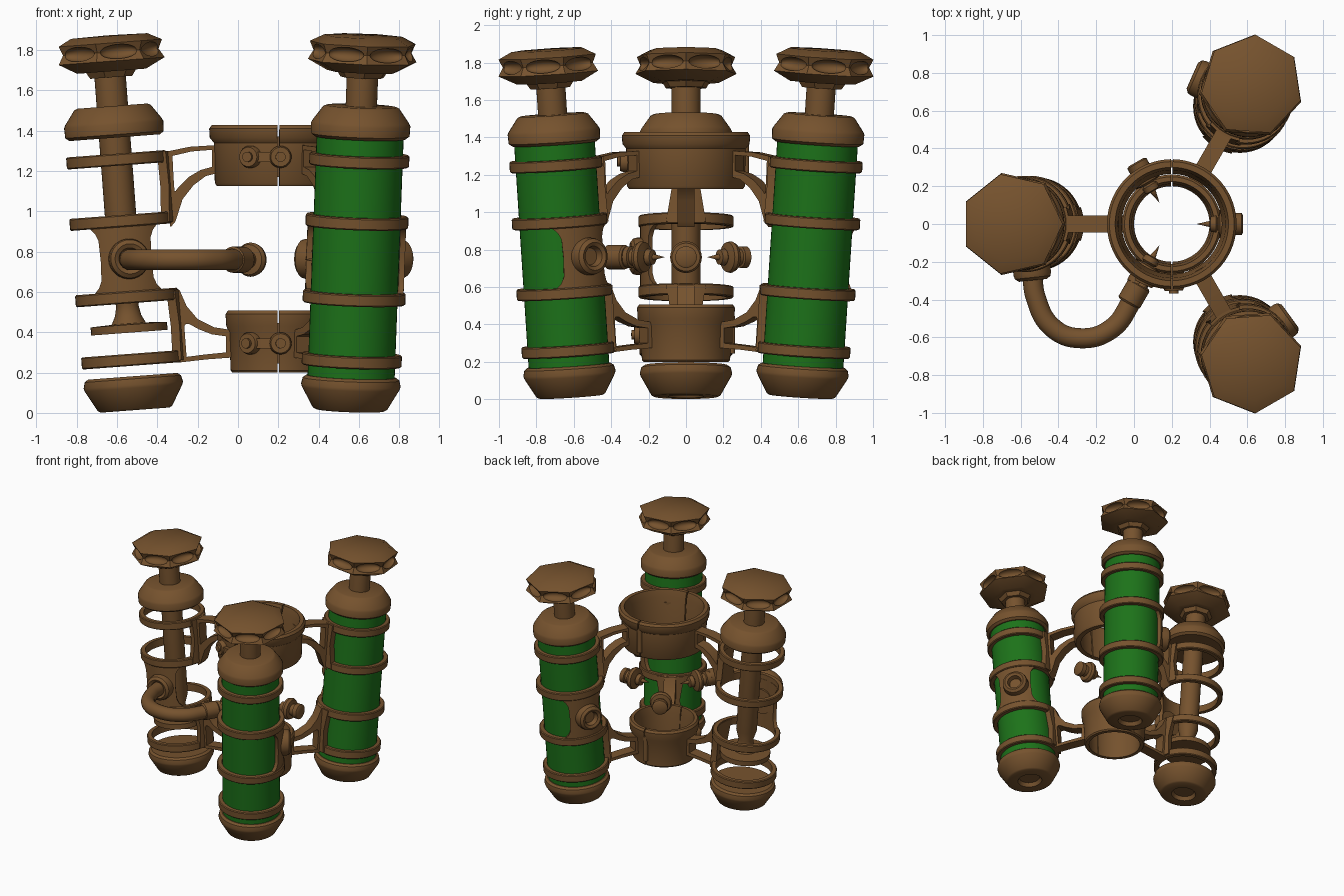
import bpy, bmesh
from math import sin, cos, pi, radians
from mathutils import Matrix, Vector

if "Cube" in bpy.data.objects:
    bpy.data.objects.remove(bpy.data.objects["Cube"])

def material(name, color):
    m = bpy.data.materials.new(name)
    m.diffuse_color = color
    m.use_nodes = True
    m.node_tree.nodes["Principled BSDF"].inputs["Base Color"].default_value = m.diffuse_color
    return m

BRONZE = material("bronze", (0.18, 0.085, 0.027, 1))
GREEN = material("green_fluid", (0.012, 0.17, 0.01, 1))

def to_mesh(bm, name, mat=BRONZE):
    bmesh.ops.remove_doubles(bm, verts=bm.verts, dist=1e-5)
    bmesh.ops.recalc_face_normals(bm, faces=bm.faces)
    me = bpy.data.meshes.new(name)
    bm.to_mesh(me)
    bm.free()
    me.materials.append(mat)
    return me

def place(name, me, matrix=Matrix()):
    ob = bpy.data.objects.new(name, me)
    ob.matrix_world = matrix
    bpy.context.collection.objects.link(ob)
    return ob

def lathe(name, prof, seg=40, closed=False, a0=0.0, a1=2 * pi, mat=BRONZE):
    """Spin an (r, z) profile; a partial spin gets end caps."""
    bm = bmesh.new()
    full = abs(a1 - a0 - 2 * pi) < 1e-6
    rings = []
    for i in range(seg if full else seg + 1):
        a = a0 + (a1 - a0) * i / seg
        rings.append([bm.verts.new((r * cos(a), r * sin(a), z)) for r, z in prof])
    n = len(prof)
    for i in range(seg):
        p, q = rings[i], rings[(i + 1) % len(rings)]
        for j in range(n if closed else n - 1):
            k = (j + 1) % n
            if prof[j][0] == 0:
                bm.faces.new((p[j], q[k], p[k]))
            elif prof[k][0] == 0:
                bm.faces.new((p[j], q[j], p[k]))
            else:
                bm.faces.new((p[j], q[j], q[k], p[k]))
    if not full:
        bm.faces.new(rings[0])
        bm.faces.new(rings[-1])
    return to_mesh(bm, name, mat)

def shell(name, r0, r1, rows, centre, seg=10):
    """Curved plate on a cylinder; rows give (z, half angle in degrees)."""
    bm = bmesh.new()
    grids = []
    for r in (r0, r1):
        grids.append([[bm.verts.new((r * cos(a), r * sin(a), z)) for a in
                       [radians(centre + h * (2 * i / seg - 1)) for i in range(seg + 1)]]
                      for z, h in rows])
    for g in grids:
        for j in range(len(rows) - 1):
            for i in range(seg):
                bm.faces.new((g[j][i], g[j][i + 1], g[j + 1][i + 1], g[j + 1][i]))
    g, h = grids
    for j in range(len(rows) - 1):
        for i in (0, seg):
            bm.faces.new((g[j][i], g[j + 1][i], h[j + 1][i], h[j][i]))
    for i in range(seg):
        for j in (0, -1):
            bm.faces.new((g[j][i], g[j][i + 1], h[j][i + 1], h[j][i]))
    return to_mesh(bm, name)

def arm(name, outer, inner, t):
    """Flat bracket with a window: matching outer and inner (radius, z) loops."""
    bm = bmesh.new()
    loops = [[bm.verts.new((r, y, z)) for r, z in pts]
             for pts, y in ((outer, -t), (inner, -t), (inner, t), (outer, t))]
    n = len(outer)
    for a in range(4):
        p, q = loops[a], loops[(a + 1) % 4]
        for j in range(n):
            k = (j + 1) % n
            bm.faces.new((p[j], p[k], q[k], q[j]))
    return to_mesh(bm, name)

def aim(origin, direction):
    q = Vector(direction).to_track_quat('Z', 'Y')
    return Matrix.Translation(origin) @ q.to_matrix().to_4x4()

# knob: seven-sided handle with scooped sides
knob_me = lathe("knob", [(0, 1.655), (0.11, 1.655), (0.13, 1.685), (0.18, 1.685), (0.277, 1.735),
                         (0.25, 1.78), (0.27, 1.825), (0.2, 1.86), (0, 1.864)], 7, a0=pi, a1=3 * pi)
knob = place("knob_base", knob_me)
bm = bmesh.new()
for i in range(7):
    a = pi + (i + 0.5) * 2 * pi / 7
    m = (Matrix.Rotation(a, 4, 'Z') @ Matrix.Translation((0.235, 0, 1.78))
         @ Matrix.Diagonal((0.045, 0.095, 0.036, 1)))
    bmesh.ops.create_uvsphere(bm, u_segments=20, v_segments=12, radius=1, matrix=m)
cutter = place("knob_cutter", to_mesh(bm, "knob_cutter"))
cutter.hide_render = True
mod = knob.modifiers.new("scoops", 'BOOLEAN')
mod.operation, mod.object, mod.solver = 'DIFFERENCE', cutter, 'EXACT'
bpy.context.view_layer.update()
knob_me = bpy.data.meshes.new_from_object(knob.evaluated_get(bpy.context.evaluated_depsgraph_get()))
bpy.data.objects.remove(knob)
bpy.data.objects.remove(cutter)

# canister parts, in the canister's own upright frame
def band(z, r=0.248, h=0.03):
    return lathe("band", [(r - 0.036, z - h), (r - 0.006, z - h), (r, z - h + 0.006),
                          (r, z + h - 0.006), (r - 0.006, z + h), (r - 0.036, z + h)], 48, True)

canister = {
    "knob": knob_me,
    "bottom_cap": lathe("bottom_cap", [(0, 0.03), (0.08, 0.03), (0.095, 0), (0.17, 0), (0.185, 0.008),
                        (0.243, 0.11), (0.247, 0.125), (0.24, 0.155), (0.222, 0.168), (0, 0.168)], 48),
    "top_cap": lathe("top_cap", [(0, 1.355), (0.225, 1.355), (0.245, 1.37), (0.247, 1.42),
                     (0.24, 1.435), (0.19, 1.505), (0.175, 1.512), (0, 1.512)], 48),
    "plunger": lathe("plunger", [(0, 0.385), (0.19, 0.385), (0.19, 0.425), (0.085, 0.43), (0.065, 0.47),
                     (0.055, 0.52), (0.078, 0.6), (0.078, 1.68), (0, 1.68)], 32),
    "band_low": band(0.25), "band_mid_low": band(0.56, 0.255),
    "band_mid_high": band(0.94, 0.255), "band_high": band(1.245),
    "valve_plate": shell("valve_plate", 0.217, 0.245,
                         [(0.57, 50), (0.595, 41), (0.615, 36), (0.65, 32), (0.75, 31),
                          (0.85, 32), (0.885, 36), (0.905, 41), (0.93, 50)], 93, 14),
    "strut_high": shell("strut_high", 0.217, 0.262, [(0.92, 24), (1.1, 17), (1.27, 20)], 180),
    "strut_low": shell("strut_low", 0.217, 0.262, [(0.23, 20), (0.4, 17), (0.58, 24)], 180),
}
valve = lathe("valve", [(0, 0.255), (0.045, 0.255), (0.055, 0.29), (0.075, 0.3), (0.095, 0.285),
                        (0.1, 0.265), (0.1, 0.2), (0, 0.2)], 32)
fluid = lathe("fluid", [(0, 0.15), (0.216, 0.15), (0.216, 1.38), (0, 1.38)], 48, mat=GREEN)

# brackets between the collars and canisters
arm_high = arm("arm_high",
               [(0.28, 1.33), (0.44, 1.32), (0.56, 1.295), (0.56, 1.1), (0.535, 0.92), (0.51, 0.95),
                (0.475, 1.06), (0.42, 1.13), (0.36, 1.175), (0.28, 1.195)],
               [(0.33, 1.305), (0.43, 1.297), (0.525, 1.275), (0.52, 1.17), (0.515, 1.1), (0.51, 1.1),
                (0.495, 1.12), (0.445, 1.17), (0.385, 1.205), (0.33, 1.22)], 0.045)
arm_low = arm("arm_low",
              [(0.225, 0.275), (0.36, 0.265), (0.49, 0.25), (0.5, 0.45), (0.515, 0.62), (0.49, 0.61),
               (0.455, 0.53), (0.4, 0.465), (0.32, 0.425), (0.225, 0.41)],
              [(0.26, 0.3), (0.36, 0.29), (0.455, 0.278), (0.462, 0.37), (0.466, 0.43), (0.46, 0.44),
               (0.44, 0.44), (0.395, 0.415), (0.33, 0.39), (0.26, 0.38)], 0.045)

# spiked injector, pointing along its own -z toward the centre
injector = lathe("injector", [(0, 0.13), (0.016, 0.2), (0.04, 0.205), (0.045, 0.235), (0.03, 0.245),
                              (0.08, 0.255), (0.085, 0.275), (0.075, 0.295), (0.045, 0.3), (0.045, 0.33),
                              (0.058, 0.335), (0.058, 0.37), (0.045, 0.378), (0, 0.378)], 28)

hub = Matrix.Translation((0.2, 0, 0))
for tag, deg in (("left", 180), ("back", 60), ("front", -60)):
    spin = hub @ Matrix.Rotation(radians(deg), 4, 'Z')
    body = spin @ Matrix.Translation((0.71, 0, 0.014)) @ Matrix.Rotation(radians(4.3), 4, 'Y')
    for part, me in canister.items():
        place(f"{tag}_{part}", me, body)
    a = radians(96)
    place(f"{tag}_valve", valve, body @ aim((0, 0, 0.75), (cos(a), sin(a), 0)))
    if tag != "left":
        place(f"{tag}_fluid", fluid, body)
    place(f"{tag}_arm_high", arm_high, spin)
    place(f"{tag}_arm_low", arm_low, spin)
    b = radians(deg + 180)
    place(f"{tag}_opposite_injector", injector,
          aim((0.2, 0, 0.76), (cos(b), sin(b), 0)))

# split collars with front clasps and back hinges
collars = {
    "upper": ([(0.265, 1.125), (0.305, 1.125), (0.315, 1.14), (0.32, 1.34), (0.34, 1.365),
               (0.343, 1.41), (0.33, 1.428), (0.3, 1.428), (0.285, 1.37)], 1.27, 0.318),
    "lower": ([(0.2, 0.2), (0.228, 0.2), (0.236, 0.21), (0.245, 0.4), (0.258, 0.43),
               (0.262, 0.49), (0.25, 0.507), (0.225, 0.507), (0.212, 0.44)], 0.345, 0.242),
}
pin = lathe("pin", [(0, 0.05), (0.025, 0.05), (0.025, 0.035), (0.048, 0.035), (0.055, 0.02),
                    (0.055, -0.03), (0, -0.03)], 24)
gap = radians(0.9)
for tag, (prof, z, r) in collars.items():
    for side, start in (("right", -pi / 2), ("left", pi / 2)):
        place(f"{tag}_collar_{side}", lathe("collar", prof, 36, True, start + gap, start + pi - gap), hub)
    for i, x in enumerate((-0.135, 0.01)):
        d = Vector((x, -(r * r - x * x) ** 0.5, 0))
        place(f"{tag}_clasp_pin_{i + 1}", pin, aim(Vector((0.2, 0, z)) + d, d))
    place(f"{tag}_clasp_link", shell("clasp_link", r - 0.02, r + 0.028,
          [(z - 0.025, 15), (z + 0.025, 15)], 258), hub)
    h = 0.1
    place(f"{tag}_hinge", lathe("hinge", [(0, -h), (0.02, -h), (0.02, h), (0, h)], 16),
          Matrix.Translation((0.2, r, z)))

# curved hose from the left valve to its injector
cu = bpy.data.curves.new("hose", 'CURVE')
cu.dimensions, cu.bevel_depth, cu.bevel_resolution, cu.use_fill_caps = '3D', 0.053, 5, True
sp = cu.splines.new('BEZIER')
path = [(-0.54, -0.24), (-0.52, -0.39), (-0.43, -0.55), (-0.28, -0.605), (-0.12, -0.555), (-0.02, -0.42), (0.03, -0.3)]
sp.bezier_points.add(len(path) - 1)
for p, (x, y) in zip(sp.bezier_points, path):
    p.co = (x, y, 0.76)
    p.handle_left_type = p.handle_right_type = 'AUTO'
tmp = bpy.data.objects.new("hose_curve", cu)
bpy.context.collection.objects.link(tmp)
bpy.context.view_layer.update()
hose_me = bpy.data.meshes.new_from_object(tmp.evaluated_get(bpy.context.evaluated_depsgraph_get()))
bpy.data.objects.remove(tmp)
hose_me.materials.clear()
hose_me.materials.append(BRONZE)
place("hose", hose_me)
sleeve = lathe("hose_sleeve", [(0, -0.06), (0.055, -0.06), (0.065, -0.05), (0.065, 0.05), (0.055, 0.06), (0, 0.06)], 28)
place("hose_sleeve", sleeve, aim((0.0, -0.37, 0.76), (0.5, 0.866, 0)))

# smooth shading with crisp edges
for ob in bpy.context.scene.objects:
    ob.select_set(True)
    bpy.context.view_layer.objects.active = ob
bpy.ops.object.shade_smooth_by_angle(angle=radians(35))
